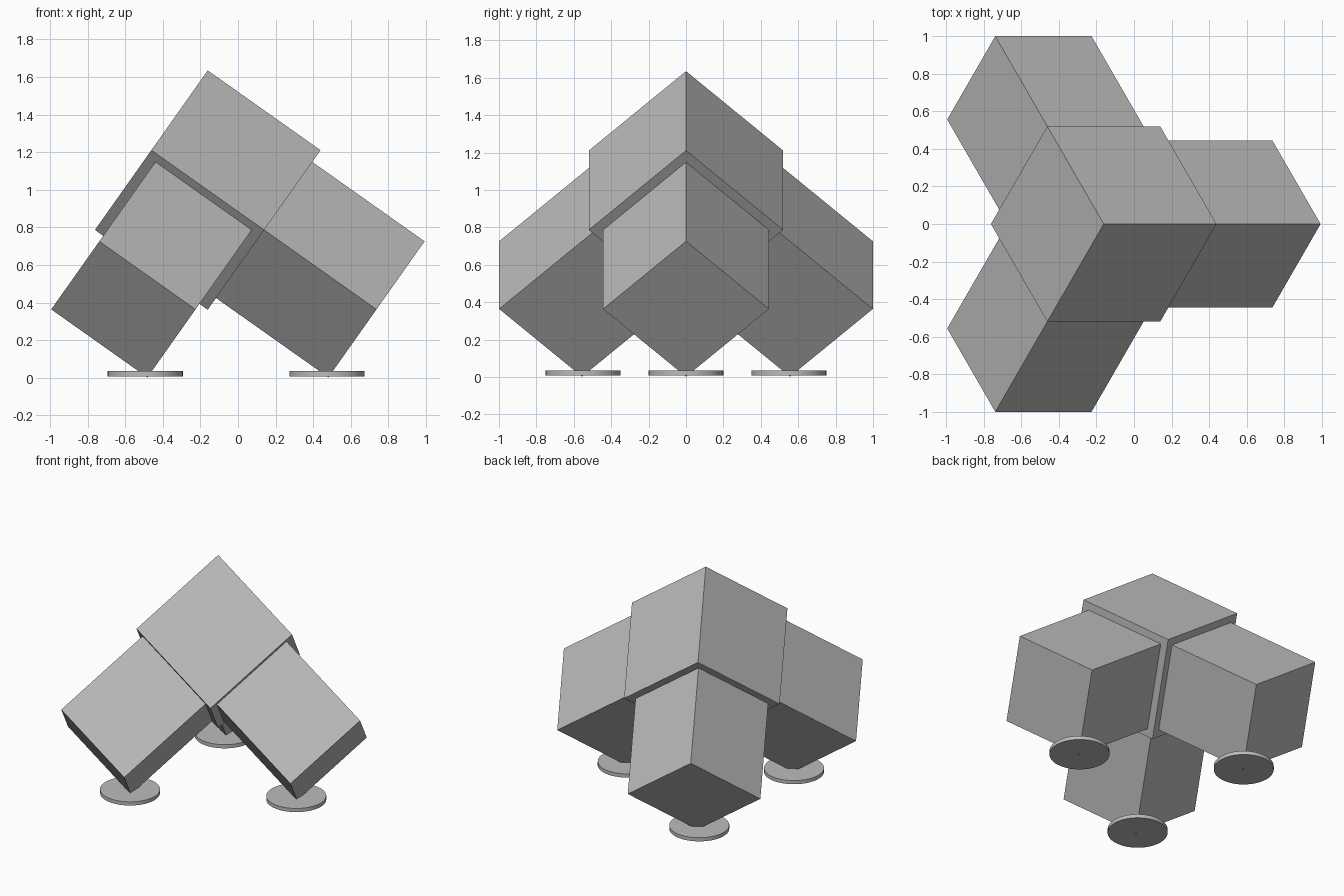
import bpy
from math import cos, sin, radians, sqrt
from mathutils import Vector, Matrix

cube = bpy.data.objects.get("Cube")
if cube:
    bpy.data.objects.remove(cube, do_unlink=True)

GREY = (0.5, 0.5, 0.5, 1)
grey = bpy.data.materials.new("plain grey")
grey.use_nodes = True
grey.diffuse_color = GREY
grey.node_tree.nodes["Principled BSDF"].inputs["Base Color"].default_value = GREY

BODY = 0.735      # edge of the central cube
LEG = 0.627       # edge of a leg's square section
EMBED = 0.02      # how far a leg sinks into the cube
apex = Vector((-0.161, 0, 3 * BODY / sqrt(3) + 0.362))

# Three perpendicular directions running down from the top corner
axes = [Vector((cos(radians(a)) * sqrt(2 / 3), sin(radians(a)) * sqrt(2 / 3), -1 / sqrt(3)))
        for a in (0, 120, 240)]


def box(name, corner, directions, sizes):
    """Box spanning three perpendicular directions from a corner."""
    center = corner + sum((d * s / 2 for d, s in zip(directions, sizes)), Vector())
    bpy.ops.mesh.primitive_cube_add(size=1)
    obj = bpy.context.object
    obj.name = name
    basis = Matrix(directions).transposed().to_4x4()
    obj.data.transform(Matrix.Translation(center) @ basis @ Matrix.Diagonal((*sizes, 1)))
    obj.data.materials.append(grey)


def foot(name, x, y):
    """Thin round foot plate."""
    bpy.ops.mesh.primitive_cylinder_add(vertices=48, radius=0.2, depth=0.027,
                                        location=(x, y, 0.0215))
    obj = bpy.context.object
    obj.name = name
    obj.data.materials.append(grey)
    bpy.ops.object.shade_smooth_by_angle()


# Central cube balanced on its corner
box("body_cube", apex, axes, (BODY, BODY, BODY))

# A leg centred on each lower face of the cube
inset = (BODY - LEG) / 2
for i, side in enumerate(("left", "back_right", "front_right")):
    d, u, v = axes[i], axes[(i + 1) % 3], axes[(i + 2) % 3]
    start = apex + d * (BODY - EMBED) + (u + v) * inset
    box(side + "_leg", start, (d, u, v), (BODY + EMBED - 0.003, LEG, LEG))

# Foot plates under the leg tips
foot("left_foot", 0.474, 0)
for side, s in (("back_right", 1), ("front_right", -1)):
    foot(side + "_foot", -0.493, s * 0.55)
